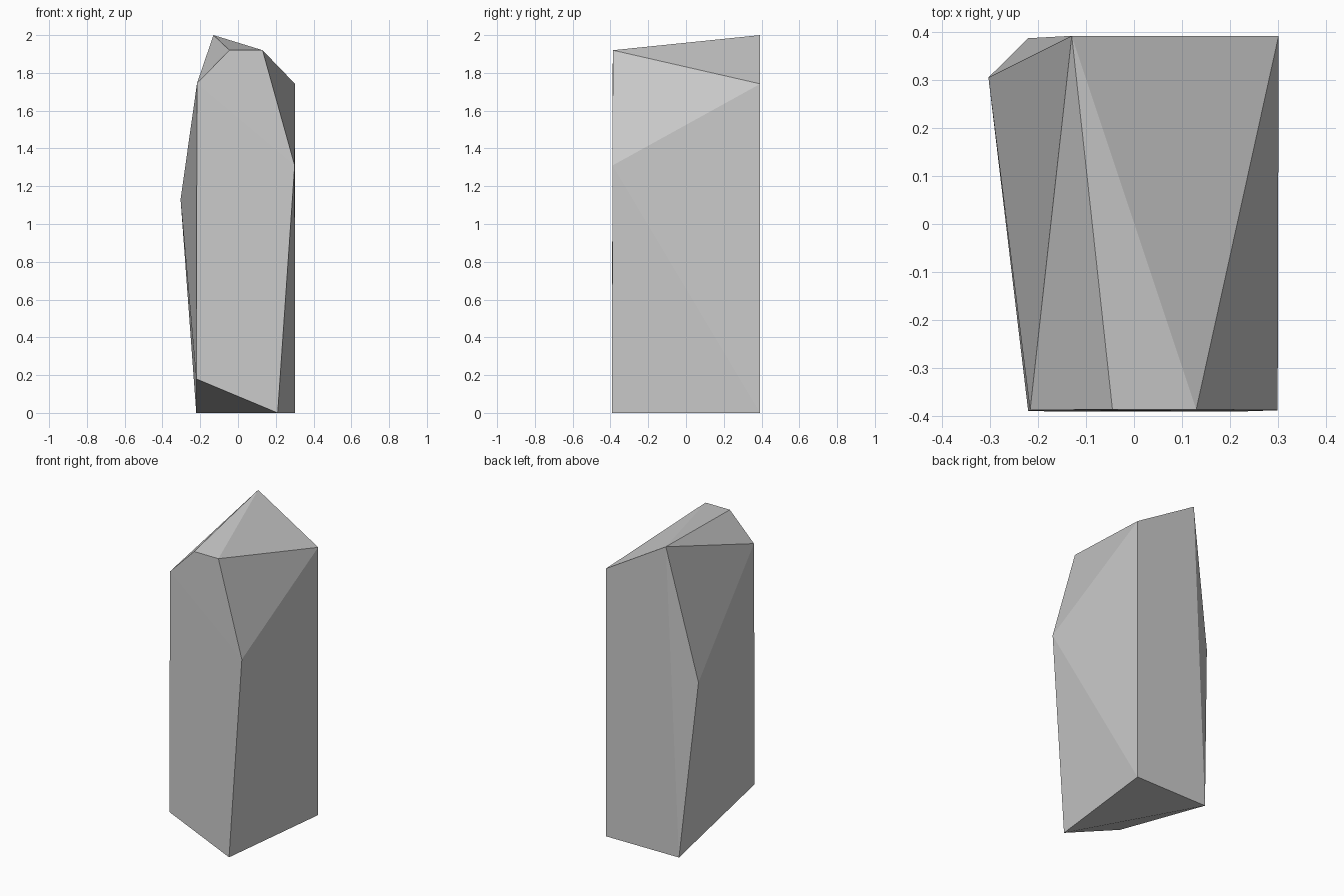
import bpy, bmesh

if "Cube" in bpy.data.objects:
    bpy.data.objects.remove(bpy.data.objects["Cube"])

# Corner points of the faceted crystal: front profile, then back profile
front = [(0.21, -0.392, 0.0), (0.30, -0.389, 1.31), (0.13, -0.387, 1.92),
         (-0.045, -0.387, 1.92), (-0.217, -0.389, 1.745), (-0.221, -0.391, 0.18)]
back = [(0.302, 0.392, 0.0), (0.302, 0.393, 1.742), (-0.13, 0.393, 2.0),
        (-0.304, 0.306, 1.13), (-0.221, 0.388, 0.0)]

# Wrap the corners in a convex hull with flat faces
bm = bmesh.new()
for p in front + back:
    bm.verts.new(p)
bmesh.ops.convex_hull(bm, input=bm.verts[:])
bmesh.ops.recalc_face_normals(bm, faces=bm.faces[:])

mesh = bpy.data.meshes.new("stone_pillar")
bm.to_mesh(mesh)
bm.free()
pillar = bpy.data.objects.new("stone_pillar", mesh)
bpy.context.collection.objects.link(pillar)
